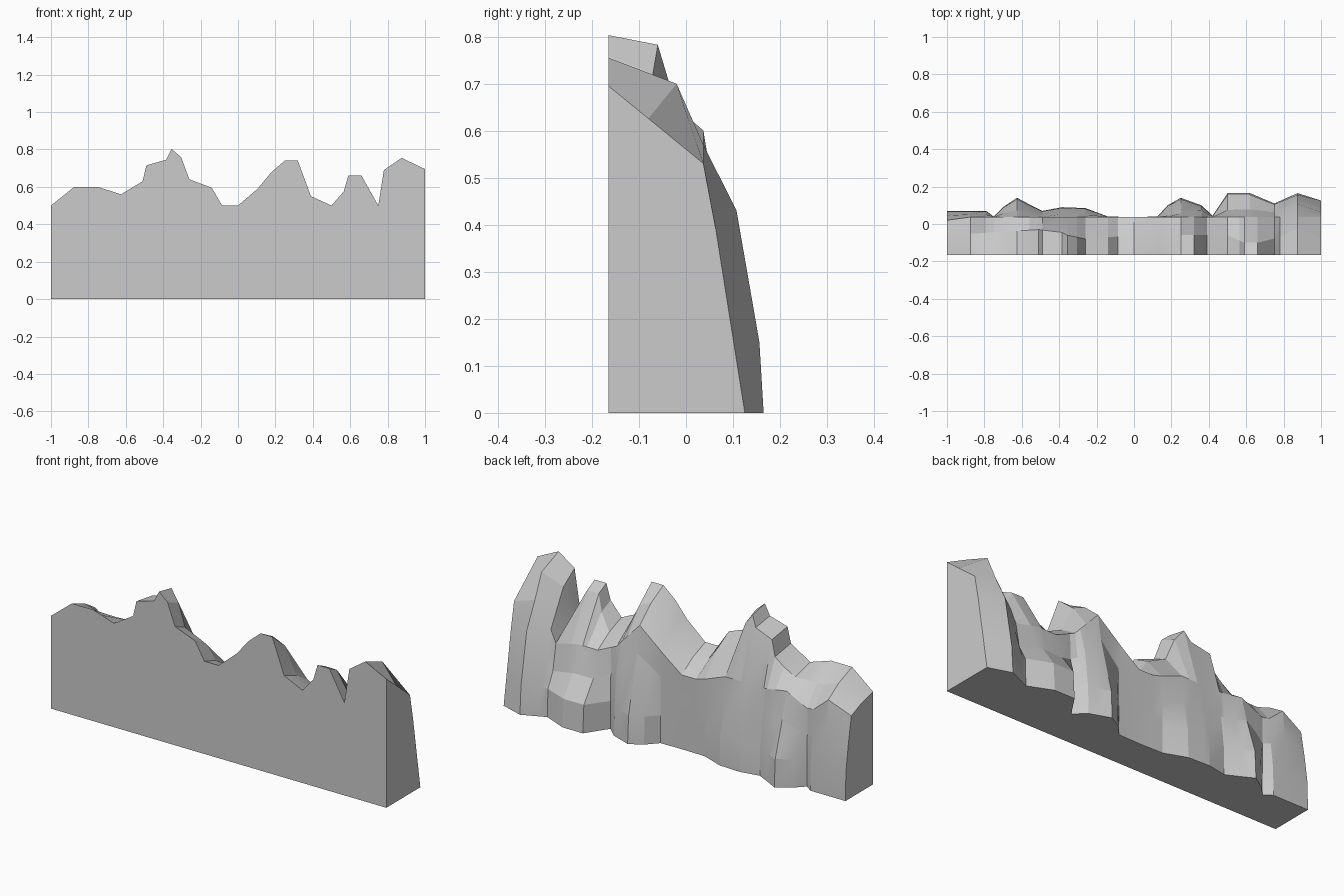
import bpy, bmesh

if "Cube" in bpy.data.objects:
    bpy.data.objects.remove(bpy.data.objects["Cube"])

# Ridge skyline on the flat front (x, z)
skyline = [(-1, .5), (-.875, .6), (-.75, .6), (-.625, .56), (-.51, .63), (-.49, .715),
           (-.385, .745), (-.355, .803), (-.305, .76), (-.26, .64), (-.14, .595), (-.085, .5),
           (0, .5), (.105, .59), (.18, .68), (.25, .74), (.32, .74), (.39, .55), (.5, .5),
           (.565, .575), (.59, .66), (.66, .66), (.75, .5), (.78, .69), (.875, .755), (1, .695)]
# Outline of the rocky foot seen from above (x, y)
foot = [(-1, .07), (-.79, .07), (-.75, .04), (-.7, .09), (-.625, .14), (-.56, .105),
        (-.49, .07), (-.385, .09), (-.26, .085), (-.14, .04), (0, .037), (.125, .04),
        (.18, .1), (.25, .14), (.36, .1), (.42, .045), (.5, .165), (.62, .165),
        (.75, .11), (.875, .165), (1, .125)]
# Shoulder height along the middle of the rock (x, z)
shoulder = [(-1, .44), (-.875, .5), (-.77, .41), (-.625, .48), (-.5, .46), (-.26, .46),
            (-.1, .4), (0, .4), (.105, .48), (.25, .6), (.39, .45), (.5, .4), (.62, .4),
            (.75, .37), (.8, .48), (.875, .57), (1, .53)]
# Depth of the upper crest (x, y) and how far it drops towards the shoulder (x, share)
crest_y = [(-1, -.06), (-.51, -.03), (-.385, -.045), (-.355, -.06), (-.26, -.08), (0, -.06),
           (.5, -.06), (.59, -.1), (.66, -.1), (.78, -.07), (.875, -.02), (1, -.08)]
crest_drop = [(-1, .45), (-.625, .4), (-.49, .08), (-.355, .06), (-.26, .2), (0, .4),
              (.5, .4), (.59, .12), (.66, .12), (.75, .4), (.8, .15), (.875, .3), (1, .42)]
# How far the upper face leans out towards the foot (x, share)
lean = [(-1, .5), (-.625, .35), (-.26, .3), (0, .4), (.2, .1), (.25, .2), (.36, .6),
        (.5, .3), (.75, .35), (.875, .55), (1, .3)]


def sample(curve, x):
    for (x0, v0), (x1, v1) in zip(curve, curve[1:]):
        if x <= x1:
            return v0 + (v1 - v0) * (x - x0) / (x1 - x0)
    return curve[-1][1]


# Column positions, merging near-duplicates
xs = []
for x in sorted([p[0] for p in skyline + foot]):
    if not xs or x - xs[-1] > .009:
        xs.append(x)


def section(x):
    """Closed cross-section of the cliff at x, from front foot over the crest to back foot."""
    top, b = sample(skyline, x), sample(foot, x)
    s = min(sample(shoulder, x), top - .002)
    sy = .02 if x < -.99 else .037
    k = sample(crest_drop, x)
    return [(-.165, 0), (-.165, top),
            (sample(crest_y, x), top - k * (top - s)),
            (sy, s),
            (sy + (b - sy) * sample(lean, x), s - .14),
            (sy + (b - sy) * (.73 if x > .99 else .93), .15),
            (b, 0)]


# Cliff wall: loft the sections and close both ends
bm = bmesh.new()
rings = [[bm.verts.new((x, y, z)) for y, z in section(x)] for x in xs]
n = len(rings[0])
for a, b in zip(rings, rings[1:]):
    for i in range(n):
        j = (i + 1) % n
        bm.faces.new((a[i], a[j], b[j], b[i]))
bm.faces.new(rings[0])
bm.faces.new(rings[-1][::-1])
bmesh.ops.recalc_face_normals(bm, faces=bm.faces)
mesh = bpy.data.meshes.new("rock_cliff")
bm.to_mesh(mesh)
bm.free()
cliff = bpy.data.objects.new("rock_cliff", mesh)
bpy.context.collection.objects.link(cliff)

# Soft blends on gentle slopes, crisp rock edges elsewhere
bpy.context.view_layer.objects.active = cliff
cliff.select_set(True)
bpy.ops.object.shade_smooth_by_angle(angle=.22)
